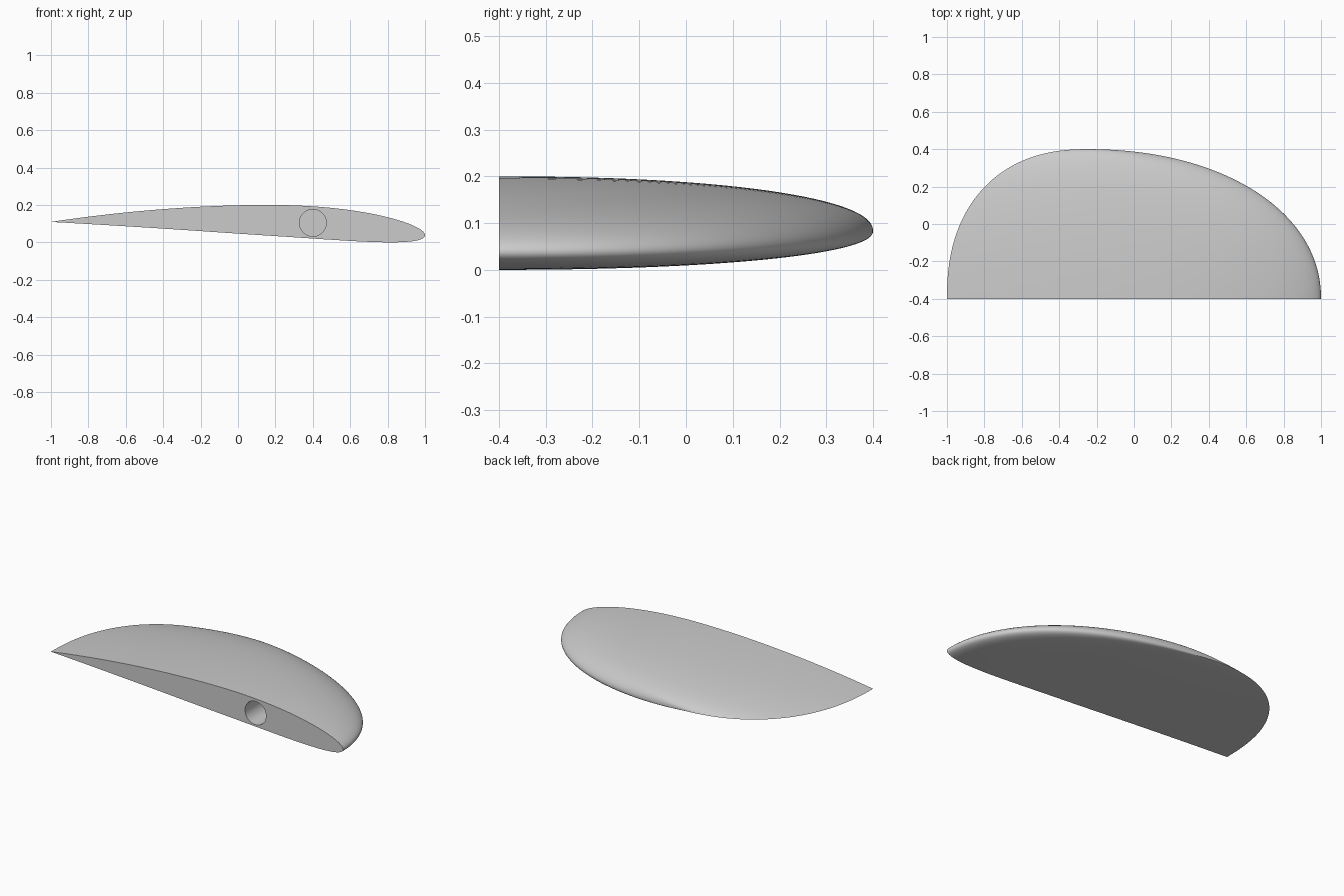
import bpy, bmesh, math

cube = bpy.data.objects.get("Cube")
if cube:
    bpy.data.objects.remove(cube, do_unlink=True)

grey = bpy.data.materials.new("light grey")
grey.use_nodes = True
grey.diffuse_color = (0.6, 0.6, 0.6, 1)
grey.node_tree.nodes["Principled BSDF"].inputs["Base Color"].default_value = (0.6, 0.6, 0.6, 1)

ROOT, SPAN, TIP_X = -0.4, 0.8, -0.25
NOSE_Z, TAIL_Z = 0.037, 0.108
CAMBER, CAMBER_POS, THICK = 0.025, 0.4, 0.086
STEPS, SECTIONS = 64, 56


def aerofoil(c, side):
    """Height above the chord line at chord fraction c."""
    half = 5 * THICK * (0.2969 * math.sqrt(c) - 0.126 * c - 0.3516 * c**2
                        + 0.2843 * c**3 - 0.1036 * c**4)
    p = CAMBER_POS
    if c < p:
        mean = CAMBER / p**2 * (2 * p * c - c * c)
    else:
        mean = CAMBER / (1 - p)**2 * (1 - 2 * p + 2 * p * c - c * c)
    return mean + side * half


def section(t):
    """Closed aerofoil loop at span fraction t, shrinking towards the tip."""
    front = TIP_X + (1 - TIP_X) * (1 - t**2.1) ** (1 / 2.1)
    rear = TIP_X - (1 + TIP_X) * (1 - t**2.3) ** (1 / 2.3)
    chord = front - rear
    points = []
    for i in range(2 * STEPS):
        c = (1 + math.cos(math.pi * i / STEPS)) / 2
        side = 1 if i < STEPS else -1
        x = front - chord * c
        line = NOSE_Z + (TAIL_Z - NOSE_Z) * (1 - x) / 2
        h = 0 if i in (0, STEPS) else aerofoil(c, side)
        points.append((x, ROOT + SPAN * t, line + chord * h))
    return points


# Wing tip skin: sections packed closely towards the rounded end
bm = bmesh.new()
loops = []
for k in range(SECTIONS):
    t = math.sin(math.pi / 2 * k / SECTIONS)
    loops.append([bm.verts.new(p) for p in section(t)])
n = 2 * STEPS
for a, b in zip(loops, loops[1:]):
    for i in range(n):
        j = (i + 1) % n
        bm.faces.new((a[i], a[j], b[j], b[i]))
end = bm.verts.new((TIP_X, ROOT + SPAN, NOSE_Z + (TAIL_Z - NOSE_Z) * (1 - TIP_X) / 2))
for i in range(n):
    bm.faces.new((loops[-1][i], loops[-1][(i + 1) % n], end))
bm.faces.new(loops[0])
bmesh.ops.recalc_face_normals(bm, faces=bm.faces)
low = min(v.co.z for v in bm.verts)
bmesh.ops.translate(bm, verts=bm.verts, vec=(0, 0, -low))
mesh = bpy.data.meshes.new("wing_tip")
bm.to_mesh(mesh)
bm.free()
wing = bpy.data.objects.new("wing_tip", mesh)
bpy.context.collection.objects.link(wing)
mesh.materials.append(grey)

# Round spar socket in the flat root face
bpy.ops.mesh.primitive_cylinder_add(vertices=64, radius=0.072, depth=0.4,
                                    location=(0.4, ROOT, 0.104),
                                    rotation=(math.pi / 2, 0, 0))
cutter = bpy.context.object
cutter.name = "spar_socket_cutter"
cutter.hide_render = True
cutter.data.materials.append(grey)
cut = wing.modifiers.new("spar_socket", "BOOLEAN")
cut.operation = "DIFFERENCE"
cut.solver = "EXACT"
cut.object = cutter
bpy.ops.object.select_all(action="DESELECT")
wing.select_set(True)
bpy.context.view_layer.objects.active = wing
bpy.ops.object.modifier_apply(modifier=cut.name)
bpy.data.objects.remove(cutter, do_unlink=True)
bpy.ops.object.shade_smooth_by_angle(angle=math.radians(50))
